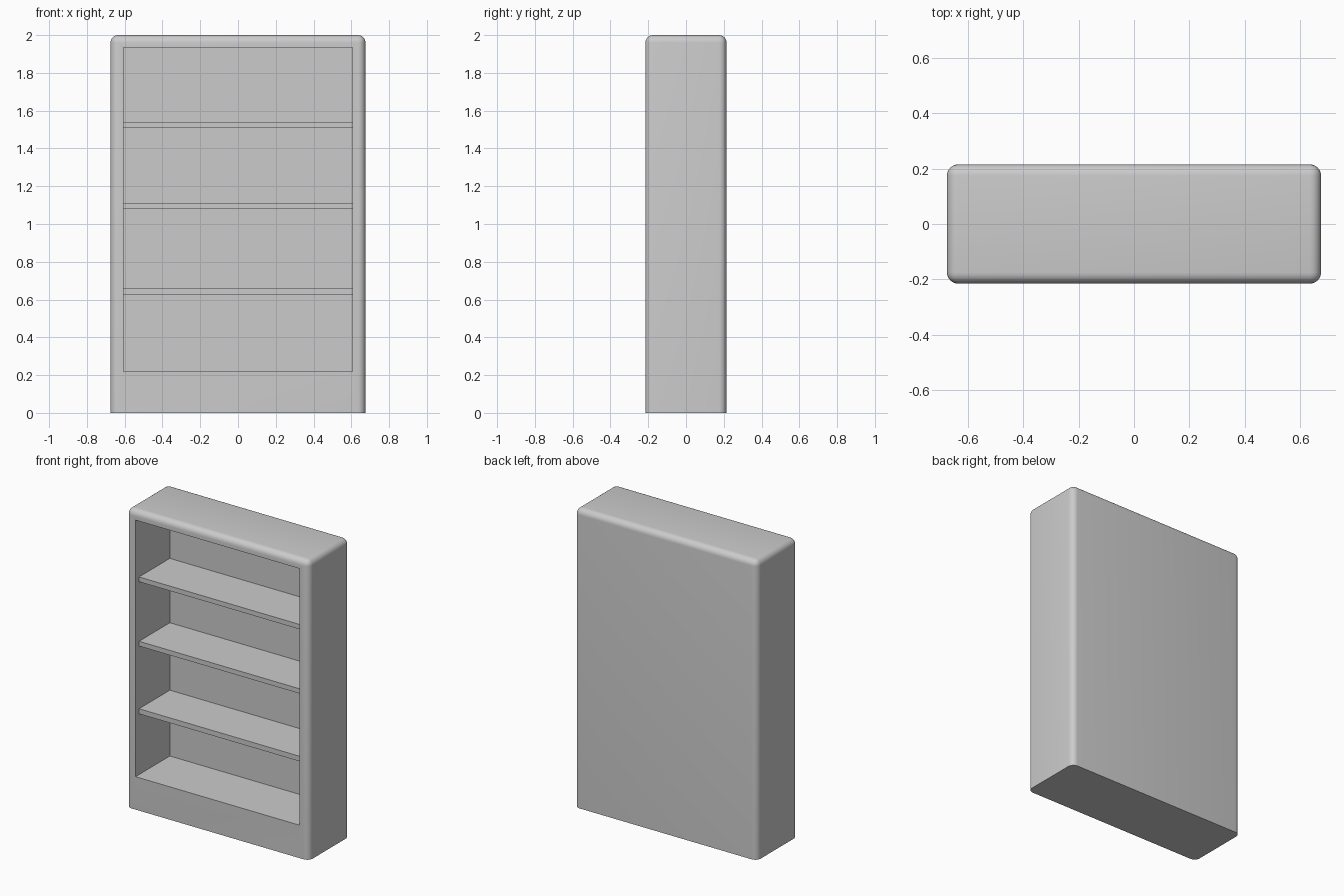
import bpy
import bmesh
from math import radians

if "Cube" in bpy.data.objects:
    bpy.data.objects.remove(bpy.data.objects["Cube"], do_unlink=True)

WIDTH, DEPTH, HEIGHT = 1.35, 0.43, 2.0
ROUNDING = 0.04
OPEN_X, OPEN_BOTTOM, OPEN_TOP = 0.607, 0.22, 1.935
FRONT_Y = -DEPTH / 2
BACK_PANEL_Y = 0.147
SHELF_FRONT_Y = -0.178

grey = bpy.data.materials.new("plain_grey")
grey.use_nodes = True
COLOUR = (0.6, 0.6, 0.6, 1)
grey.diffuse_color = COLOUR
grey.node_tree.nodes["Principled BSDF"].inputs["Base Color"].default_value = COLOUR


def add_box(bm, low, high):
    verts = bmesh.ops.create_cube(bm, size=1)["verts"]
    for v in verts:
        for i in range(3):
            v.co[i] = low[i] if v.co[i] < 0 else high[i]


def finish(bm, name):
    bmesh.ops.recalc_face_normals(bm, faces=bm.faces)
    mesh = bpy.data.meshes.new(name)
    bm.to_mesh(mesh)
    bm.free()
    mesh.materials.append(grey)
    obj = bpy.data.objects.new(name, mesh)
    bpy.context.collection.objects.link(obj)
    return obj


# Cabinet: box rounded on every edge except around the base
bm = bmesh.new()
add_box(bm, (-WIDTH / 2, FRONT_Y, 0), (WIDTH / 2, -FRONT_Y, HEIGHT))
edges = [e for e in bm.edges if max(v.co.z for v in e.verts) > 0]
bmesh.ops.bevel(bm, geom=edges, offset=ROUNDING, segments=6, profile=0.5,
                affect='EDGES', clamp_overlap=True)

# Opening: inset the front face, then push it back to the rear panel
bm.normal_update()
front = min(bm.faces, key=lambda f: (round(f.calc_center_median().y, 4), -f.calc_area()))
bmesh.ops.inset_region(bm, faces=[front], thickness=0.02)
for v in front.verts:
    v.co.x = OPEN_X if v.co.x > 0 else -OPEN_X
    v.co.z = OPEN_TOP if v.co.z > HEIGHT / 2 else OPEN_BOTTOM
inner = bmesh.ops.extrude_discrete_faces(bm, faces=[front])["faces"][0]
for v in inner.verts:
    v.co.y = BACK_PANEL_Y
cabinet = finish(bm, "cabinet")

bpy.ops.object.select_all(action='DESELECT')
cabinet.select_set(True)
bpy.context.view_layer.objects.active = cabinet
bpy.ops.object.shade_smooth_by_angle(angle=radians(30))

# Shelves, set slightly back from the front
shelves = {"lower_shelf": (0.626, 0.66),
           "middle_shelf": (1.079, 1.111),
           "upper_shelf": (1.509, 1.541)}
for name, (bottom, top) in shelves.items():
    bm = bmesh.new()
    add_box(bm, (-OPEN_X, SHELF_FRONT_Y, bottom), (OPEN_X, BACK_PANEL_Y, top))
    finish(bm, name)
